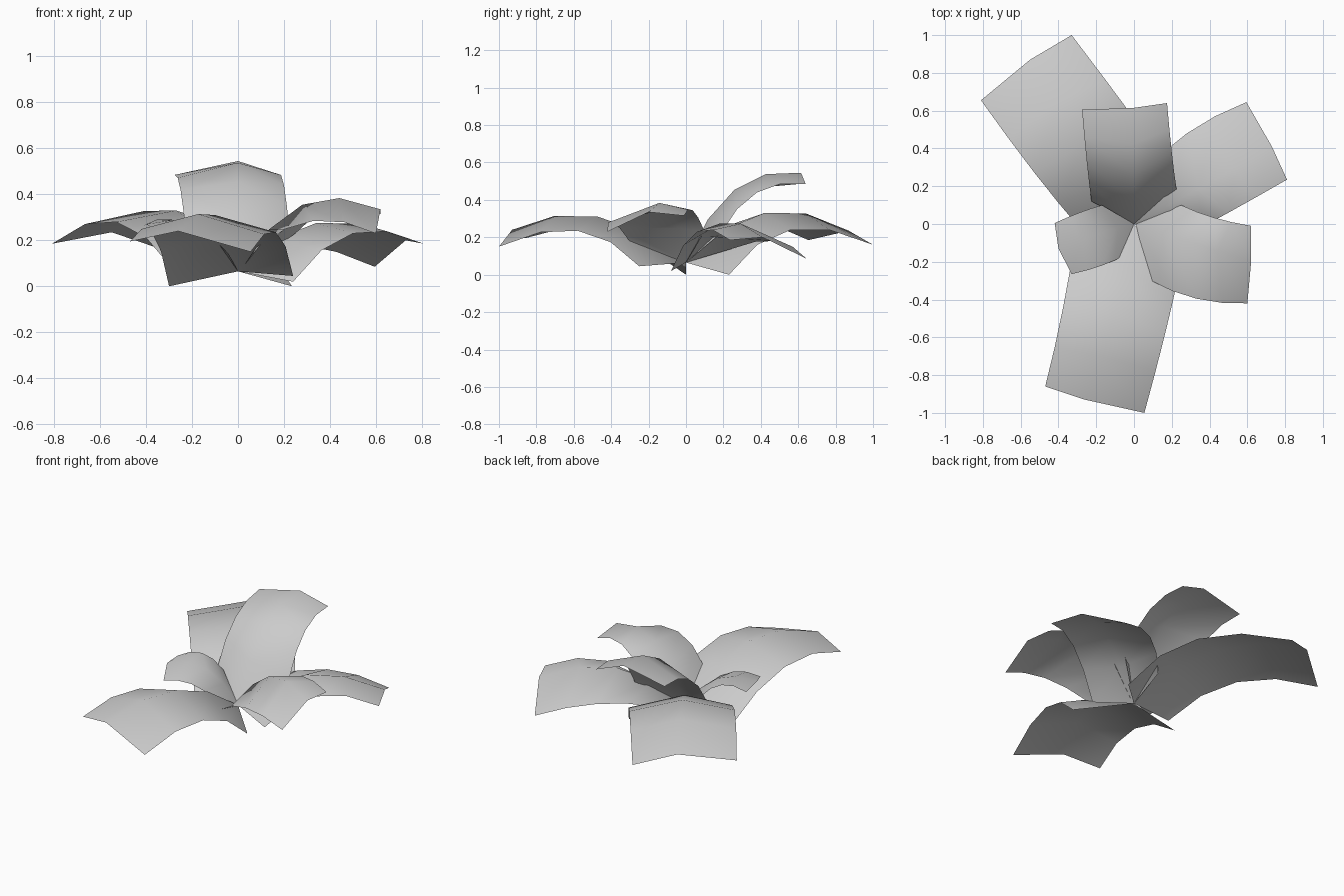
import bpy, bmesh
from mathutils import Vector

if "Cube" in bpy.data.objects:
    bpy.data.objects.remove(bpy.data.objects["Cube"])

grey = bpy.data.materials.new("leaf grey")
grey.use_nodes = True
colour = (0.6, 0.6, 0.6, 1)
grey.diffuse_color = colour
grey.node_tree.nodes["Principled BSDF"].inputs["Base Color"].default_value = colour

ROWS = 4  # rows along each leaf


def arc(points, t):
    """Point at t on the smooth curve through root, middle and tip."""
    a, b, c = (Vector(p) for p in points)
    return a * (2 * t - 1) * (t - 1) + b * 4 * t * (1 - t) + c * t * (2 * t - 1)


def leaf(name, side_a, ridge, side_b):
    """Creased leaf sheet spanned between two edges and a central ridge."""
    bm = bmesh.new()
    rows = [[bm.verts.new(arc(rail, i / ROWS)) for rail in (side_a, ridge, side_b)]
            for i in range(ROWS + 1)]
    for low, high in zip(rows, rows[1:]):
        for k in range(2):
            bm.faces.new((low[k], low[k + 1], high[k + 1], high[k]))
    # Upper side is the front of the sheet
    bm.normal_update()
    if sum(f.normal.z * f.calc_area() for f in bm.faces) < 0:
        bmesh.ops.reverse_faces(bm, faces=bm.faces)
    for f in bm.faces:
        f.smooth = True
    mesh = bpy.data.meshes.new(name)
    bm.to_mesh(mesh)
    bm.free()
    mesh.materials.append(grey)
    obj = bpy.data.objects.new(name, mesh)
    bpy.context.collection.objects.link(obj)


ROOT = (0, 0, 0.065)

# Large spreading leaves
leaf("back_right_leaf",
     [(-.28, -.03, .07), (-.53, .275, .28), (-.81, .655, .185)],
     [ROOT, (-.27, .42, .33), (-.55, .87, .235)],
     [(.235, .23, 0), (0, .56, .24), (-.33, 1, .16)])
leaf("front_leaf",
     [(-.30, 0, 0), (-.375, -.44, .235), (-.47, -.86, .195)],
     [ROOT, (-.1, -.47, .31), (-.26, -.93, .24)],
     [(.24, -.25, .045), (.165, -.58, .235), (.055, -1, .15)])
leaf("back_left_leaf",
     [(.24, -.08, .02), (.5, .06, .23), (.81, .235, .185)],
     [ROOT, (.34, .185, .275), (.73, .41, .2)],
     [(.03, .25, .14), (.28, .48, .18), (.595, .645, .085)])

# Raised inner leaves
leaf("upright_back_leaf",
     [(.225, .185, .22), (.2, .38, .44), (.175, .64, .485)],
     [ROOT, (0, .26, .455), (-.0, .615, .545)],
     [(-.225, .12, .2), (-.25, .33, .42), (-.275, .605, .485)])
leaf("left_leaf",
     [(.25, .1, .23), (.42, .035, .345), (.62, -.01, .315)],
     [(.01, 0, .065), (.28, -.09, .355), (.62, -.2, .335)],
     [(.08, -.295, .17), (.33, -.395, .285), (.6, -.42, .23)])
leaf("small_right_leaf",
     [(-.17, .1, .2), (-.29, .06, .29), (-.42, .005, .26)],
     [ROOT, (-.18, -.05, .26), (-.4, -.13, .27)],
     [(-.04, -.16, .14), (-.17, -.22, .235), (-.33, -.265, .23)])
